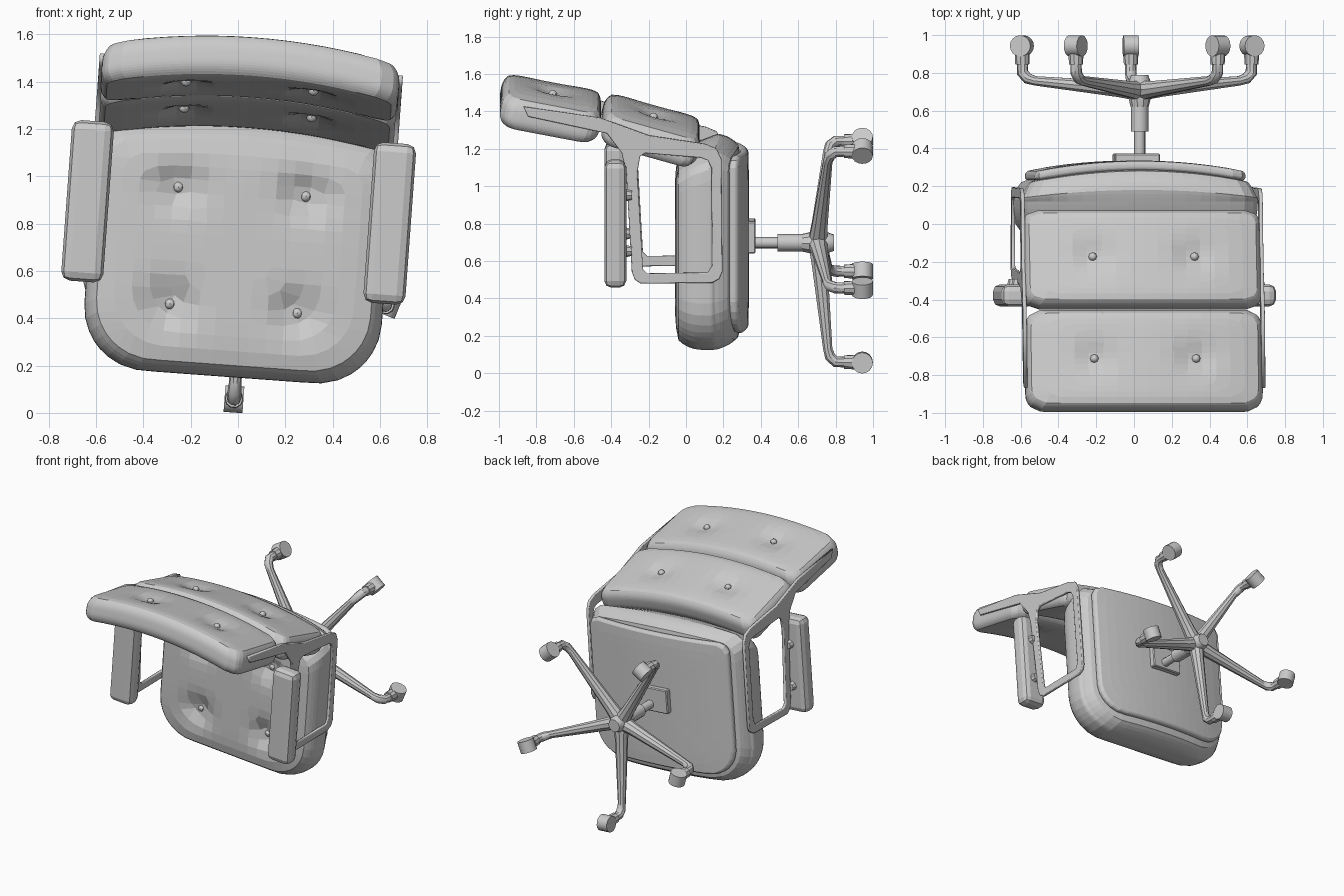
import bpy, bmesh, math
from mathutils import Matrix, Vector

if "Cube" in bpy.data.objects:
    bpy.data.objects.remove(bpy.data.objects["Cube"])

# Local frame: chair "up" is -y, chair "forward" is -z, hub axis near x = z = 0
PLACE = Matrix.Translation((0, 0, 0.70)) @ Matrix.Rotation(math.radians(4.2), 4, 'Y')
BASE_X = 0.03


def finish(bm, name, smooth=False):
    bmesh.ops.recalc_face_normals(bm, faces=bm.faces)
    me = bpy.data.meshes.new(name)
    bm.to_mesh(me)
    bm.free()
    ob = bpy.data.objects.new(name, me)
    bpy.context.collection.objects.link(ob)
    if smooth:
        bpy.context.view_layer.objects.active = ob
        ob.select_set(True)
        bpy.ops.object.shade_smooth_by_angle(angle=math.radians(35))
        ob.select_set(False)
    return ob


def outline(s, t, hw, hl, r_front, r_back):
    """Map a point of the unit square to a rounded rectangle."""
    r = max(abs(s), abs(t))
    if r < 1e-6:
        return 0.0, 0.0
    x, y = s / r * hw, t / r * hl
    rad = r_front if t < 0 else r_back
    cx, cy = hw - rad, hl - rad
    dx, dy = abs(x) - cx, abs(y) - cy
    if dx > 0 and dy > 0:
        d = math.hypot(dx, dy)
        x = math.copysign(cx + rad * dx / d, x)
        y = math.copysign(cy + rad * dy / d, y)
    return x * r, y * r


def cushion(name, hw, hl, thick, edge, radii, tufts, warp, depth=0.05, both=False):
    bm = bmesh.new()
    bmesh.ops.create_cube(bm, size=2)
    bmesh.ops.subdivide_edges(bm, edges=bm.edges[:], cuts=15, use_grid_fill=True)
    for v in bm.verts:
        s, t, h = v.co
        r = max(abs(s), abs(t))
        x, y = outline(s, t, hw, hl, *radii)
        k = edge * abs(h) ** 3
        x *= 1 - k / hw
        y *= 1 - k / hl
        z = h * thick * (1 - 0.11 * r ** 9)
        if abs(h) > 0.99 and (h > 0 or both):
            dip = sum(math.exp(-((x - a) ** 2 + (y - b) ** 2) / 0.008) for a, b in tufts)
            z -= math.copysign(depth * min(dip, 1), h)
        v.co = warp(x, y, z)
    finish(bm, name)
    # tuft buttons
    for side in ((1, -1) if both else (1,)):
        for i, (a, b) in enumerate(tufts):
            bm = bmesh.new()
            p = warp(a, b, side * (thick - depth + 0.006))
            bmesh.ops.create_uvsphere(bm, u_segments=8, v_segments=6, radius=0.023,
                                      matrix=Matrix.Translation(p))
            finish(bm, f"{name}_button_{i}", True)


def tube(name, pts, radii, sides=10, m=Matrix()):
    """Tapered tube along (radial, y) points; the radial direction is -z."""
    ps = [Vector((0, y, -r)) for r, y in pts]
    X = Vector((1, 0, 0))
    bm = bmesh.new()
    rings = []
    for i, p in enumerate(ps):
        tan = (ps[min(i + 1, len(ps) - 1)] - ps[max(i - 1, 0)]).normalized()
        n = X.cross(tan)
        rings.append([bm.verts.new(m @ (p + radii[i] * (X * math.cos(a) + n * math.sin(a))))
                      for a in (2 * math.pi * j / sides for j in range(sides))])
    for A, B in zip(rings, rings[1:]):
        for j in range(sides):
            k = (j + 1) % sides
            bm.faces.new((A[j], A[k], B[k], B[j]))
    bm.faces.new(rings[0])
    bm.faces.new(rings[-1])
    return finish(bm, name, True)


def block(name, center, size, bevel, segments=2):
    bm = bmesh.new()
    bmesh.ops.create_cube(bm, size=1, matrix=Matrix.Translation(center) @ Matrix.Diagonal((*size, 1)))
    bmesh.ops.bevel(bm, geom=bm.edges[:], offset=bevel, segments=segments, profile=0.5, affect='EDGES')
    return finish(bm, name)


# Seat cushion: dished underside, bowed rear edge that leans away from the sitting face
def seat_warp(x, t, h):
    q = min((x / 0.63) ** 2, 1)
    lean = 0.085 * max(0, (h + 0.06) / 0.24)
    w = t - 0.015 + (0.055 * (1 - q) - lean) * max(0, t / 0.535)
    return Vector((x, 0.12 - h - (0.07 * q if h < 0 else 0) * min(1, -h / 0.1), w))


seat_tufts = [(sx * 0.27, w) for sx in (-1, 1) for w in (0.26, -0.245)]
cushion("seat", 0.63, 0.535, 0.18, 0.05, (0.27, 0.10), seat_tufts, seat_warp, 0.06)


# Underside panel following the bow
def panel_warp(x, t, h):
    return Vector((x, 0.308 - h - 0.07 * (x / 0.63) ** 2, t + 0.02))


cushion("seat_panel", 0.56, 0.48, 0.028, 0.015, (0.2, 0.07), [], panel_warp)


# Two back cushions, tilted and bowed
def back_warp(yc, wc, slope):
    a = math.atan(slope)
    c, s = math.cos(a), math.sin(a)
    return lambda x, t, h: Vector((x, yc - c * t - s * h,
                                   wc + s * t - c * h - 0.07 * (x / 0.62) ** 2))


back_tufts = [(-0.27, 0), (0.27, 0)]
cushion("back_lower", 0.63, 0.265, 0.088, 0.028, (0.07, 0.07), back_tufts,
        back_warp(-0.19, 0.645, 0.28), 0.032, True)
cushion("back_upper", 0.63, 0.27, 0.092, 0.028, (0.09, 0.09), back_tufts,
        back_warp(-0.725, 0.762, 0.19), 0.032, True)

# Side frames (flat plate with a rounded opening) and armrests
outer = [(-0.86, 0.768), (-0.46, 0.71), (-0.2, 0.615), (0.1, 0.57), (0.16, 0.545), (0.185, 0.49),
         (0.19, -0.11), (0.175, -0.145), (0.14, -0.165), (-0.24, -0.17), (-0.27, -0.15),
         (-0.285, -0.11), (-0.315, 0.42), (-0.34, 0.53), (-0.42, 0.635), (-0.84, 0.725)]
inner = [(-0.22, 0.53), (0.08, 0.505), (0.12, 0.49), (0.14, 0.45), (0.145, -0.08), (0.12, -0.12),
         (-0.21, -0.125), (-0.235, -0.1), (-0.265, 0.42), (-0.25, 0.51)]
for side, sx in (("left", -1), ("right", 1)):
    cu = bpy.data.curves.new("frame_curve", 'CURVE')
    cu.dimensions = '2D'
    cu.fill_mode = 'BOTH'
    cu.extrude = 0.005
    cu.bevel_depth = 0.005
    cu.bevel_resolution = 1
    for loop in (outer, inner):
        sp = cu.splines.new('POLY')
        sp.points.add(len(loop) - 1)
        for p, (y, w) in zip(sp.points, loop):
            p.co = (y, w, 0, 1)
        sp.use_cyclic_u = True
    ob = bpy.data.objects.new(side + "_frame", cu)
    bpy.context.collection.objects.link(ob)
    ob.matrix_world = Matrix(((0, 0, 1, sx * 0.632), (1, 0, 0, 0), (0, 1, 0, 0), (0, 0, 0, 1)))
    bpy.context.view_layer.objects.active = ob
    ob.select_set(True)
    bpy.ops.object.convert(target='MESH')
    bpy.ops.object.select_all(action='DESELECT')
    block(side + "_armrest", (sx * 0.64 - 0.008, -0.378, 0.147), (0.178, 0.118, 0.68), 0.038)
    for i, w in enumerate((0.0, 0.3)):
        tube(f"{side}_arm_bolt_{i}", [(0, -0.33), (0, -0.29)], [0.035, 0.025], 8,
             Matrix.Translation((sx * 0.64, 0, w)))

# Mount plate, column and hub
block("mount_plate", (BASE_X - 0.02, 0.345, 0.035), (0.24, 0.055, 0.17), 0.006, 1)
shift = Matrix.Translation((BASE_X, 0, 0))
tube("column", [(0, 0.36), (0, 0.52)], [0.03, 0.03], 12, shift)
tube("column_sleeve", [(0, 0.49), (0, 0.65)], [0.047, 0.047], 12, shift)
tube("hub", [(0, 0.62), (0, 0.67), (0, 0.75), (0, 0.79)], [0.048, 0.06, 0.06, 0.045], 10, shift)

# Five legs with casters
for i in range(5):
    m = shift @ Matrix.Rotation(math.radians(72 * i), 4, 'Y')
    tube(f"leg_{i}", [(0.0, 0.705), (0.12, 0.715), (0.57, 0.758), (0.61, 0.77), (0.638, 0.80), (0.64, 0.86)],
         [0.055, 0.044, 0.026, 0.03, 0.031, 0.029], 10, m)
    tube(f"caster_cap_{i}", [(0.64, 0.845), (0.64, 0.90)], [0.037, 0.04], 10, m)
    bm = bmesh.new()
    bmesh.ops.create_cone(bm, cap_ends=True, segments=16, radius1=0.056, radius2=0.056, depth=0.08,
                          matrix=m @ Matrix.Translation((0, 0.943, -0.642)) @ Matrix.Rotation(math.pi / 2, 4, 'Y'))
    finish(bm, f"caster_wheel_{i}", True)

# Lean the whole chair into its final position
for ob in bpy.context.scene.objects:
    ob.matrix_world = PLACE @ ob.matrix_basis
